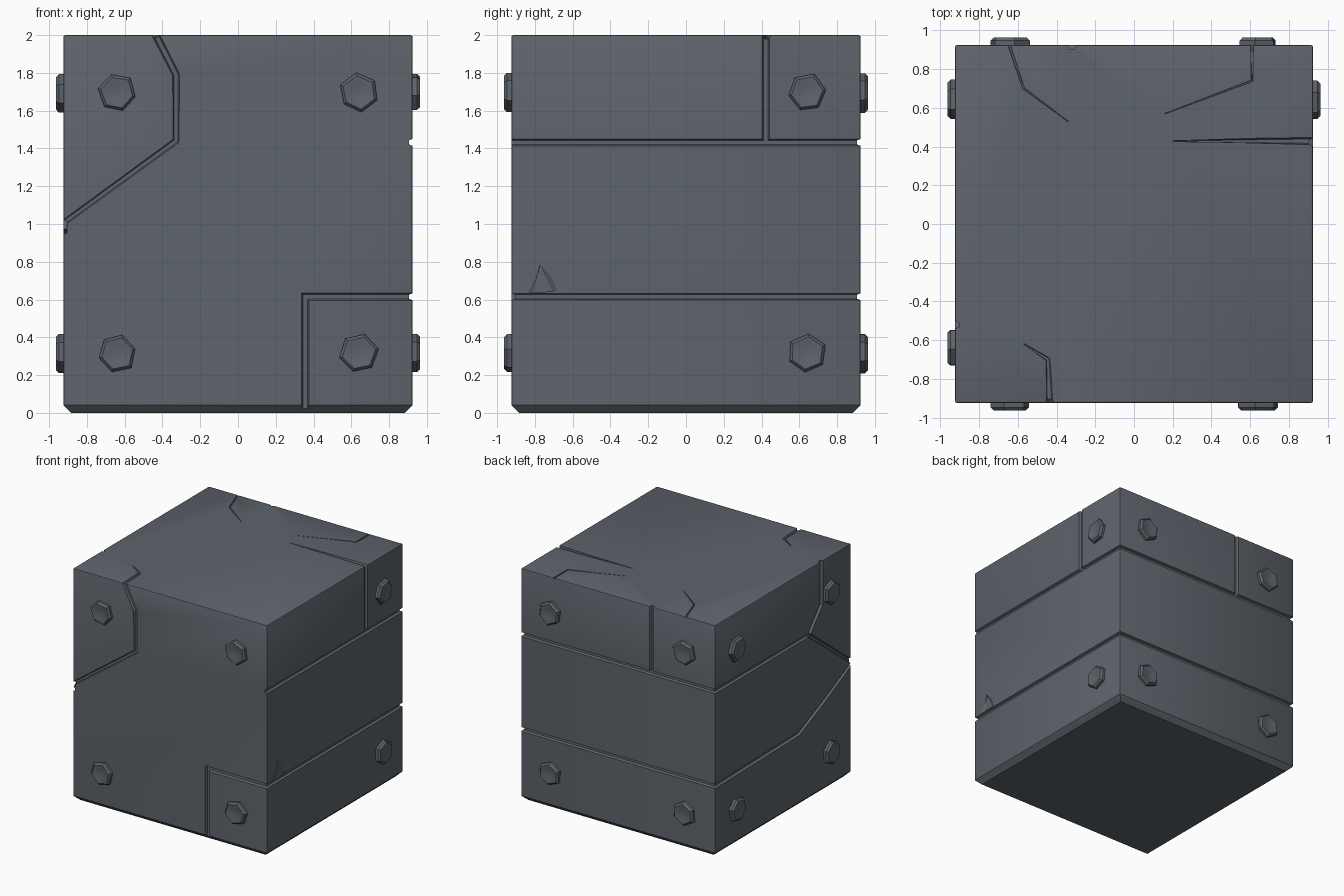
import bpy, bmesh, math, random
from mathutils import Vector

if "Cube" in bpy.data.objects:
    bpy.data.objects.remove(bpy.data.objects["Cube"])

random.seed(4)
H = 0.925             # half width of the block
E = H + 0.045         # just beyond an edge
TOP = 2.05            # just beyond the top
LOW, HIGH = 0.615, 1.432   # heights of the two seams

steel = bpy.data.materials.new("dark blue grey stone")
steel.diffuse_color = (0.112, 0.128, 0.150, 1)
steel.use_nodes = True
steel.node_tree.nodes["Principled BSDF"].inputs["Base Color"].default_value = steel.diffuse_color

# maps face coordinates (a, b) and height h above the face to space
FACES = {
    "front": lambda a, b, h: Vector((a, -H - h, b)),
    "back": lambda a, b, h: Vector((a, H + h, b)),
    "right": lambda a, b, h: Vector((H + h, a, b)),
    "left": lambda a, b, h: Vector((-H - h, a, b)),
    "top": lambda a, b, h: Vector((a, b, 2 + h)),
}


def make_object(name, bm):
    bmesh.ops.recalc_face_normals(bm, faces=bm.faces[:])
    me = bpy.data.meshes.new(name)
    bm.to_mesh(me)
    bm.free()
    ob = bpy.data.objects.new(name, me)
    bpy.context.collection.objects.link(ob)
    me.materials.append(steel)
    return ob


# main block with a broad bottom chamfer and finely softened edges
bm = bmesh.new()
bmesh.ops.create_cube(bm, size=1)
for v in bm.verts:
    v.co = Vector((v.co.x * 2 * H, v.co.y * 2 * H, (v.co.z + 0.5) * 2))
base = [e for e in bm.edges if all(v.co.z < 0.01 for v in e.verts)]
bmesh.ops.bevel(bm, geom=base, offset=0.042, segments=1, affect='EDGES', profile=0.5)
rim = [e for e in bm.edges if any(v.co.z > 1.9 for v in e.verts)]
bmesh.ops.bevel(bm, geom=rim, offset=0.01, segments=2, affect='EDGES', profile=0.5)
block = make_object("block", bm)


def groove(face, *pts, start=0.02, end=None, depth=0.02):
    """Cut a mitred groove along points; its half width runs from start to end."""
    put = FACES[face]
    end = start if end is None else end
    p = [Vector(q) for q in pts]
    dirs = [(q - o).normalized() for o, q in zip(p, p[1:])]
    nrm = [Vector((-d.y, d.x)) for d in dirs]
    bm = bmesh.new()
    rings = []
    for i, q in enumerate(p):
        n0, n1 = nrm[max(i - 1, 0)], nrm[min(i, len(nrm) - 1)]
        m = (n0 + n1).normalized()
        m = m / max(m.dot(n1), 0.4)
        w = start + (end - start) * i / (len(p) - 1)
        ring = []
        for side, up in ((1, True), (-1, True), (-1, False), (1, False)):
            c = q + m * w * side * (1.3 if up else 0.6)
            ring.append(bm.verts.new(put(c.x, c.y, 0.015 if up else -depth)))
        rings.append(ring)
    for r, s in zip(rings, rings[1:]):
        for k in range(4):
            bm.faces.new((r[k], r[(k + 1) % 4], s[(k + 1) % 4], s[k]))
    bm.faces.new(rings[0])
    bm.faces.new(rings[-1][::-1])
    cutter = make_object("groove_cutter", bm)
    cutter.hide_render = True
    mod = block.modifiers.new("groove", 'BOOLEAN')
    mod.operation = 'DIFFERENCE'
    mod.solver = 'EXACT'
    mod.object = cutter
    bpy.context.view_layer.objects.active = block
    bpy.ops.object.modifier_apply(modifier=mod.name)
    bpy.data.objects.remove(cutter)


# horizontal seams and one upright seam on the right and back
for face, a in (("right", 0.422), ("back", -0.32)):
    for z in (LOW, HIGH):
        groove(face, (-E, z), (E, z), start=0.018)
    groove(face, (a, HIGH), (a, TOP))

# corner plates on the front
groove("front", (-0.46, TOP), (-0.328, 1.79), (-0.328, 1.44), (-0.98, 0.965), end=0.014)
groove("front", (0.355, -0.03), (0.355, LOW), (E, LOW))

# left seams meeting at the front edge
groove("left", (E, HIGH), (-0.35, HIGH), (-0.98, 0.945), end=0.015)
groove("left", (E, LOW), (-0.22, 0.635), (-0.55, 0.78), (-0.98, 0.99), end=0.014)
groove("left", (-0.52, TOP), (-0.52, 1.63), (-0.35, HIGH))

# triangular nick on the right
groove("right", (-0.76, 0.64), (-0.77, 0.78), start=0.085, end=0.004, depth=0.014)

# tapering cracks on the top
groove("top", (E, 0.428), (0.2, 0.428), end=0.002)
groove("top", (0.61, E), (0.61, 0.74), (0.16, 0.57), start=0.009, end=0.002, depth=0.008)
groove("top", (-0.66, E), (-0.57, 0.70), (-0.34, 0.53), start=0.009, end=0.002, depth=0.008)
groove("top", (-0.435, -E), (-0.445, -0.70), (-0.57, -0.62), end=0.002, depth=0.012)


def bolt(face, a, b):
    """Worn six sided bolt head with a dished centre."""
    put = FACES[face]
    turn = random.uniform(0, math.pi / 3)
    wear = [random.uniform(0.94, 1.04) for _ in range(6)]
    bm = bmesh.new()
    rings = []
    for r, h in ((0.104, -0.012), (0.104, 0.022), (0.088, 0.038), (0.045, 0.033)):
        rings.append([bm.verts.new(put(a + r * w * math.cos(turn + i * math.pi / 3),
                                       b + r * w * math.sin(turn + i * math.pi / 3), h))
                      for i, w in enumerate(wear)])
    for r, s in zip(rings, rings[1:]):
        for i in range(6):
            j = (i + 1) % 6
            bm.faces.new((r[i], r[j], s[j], s[i]))
    mid = bm.verts.new(put(a, b, 0.02))
    for i in range(6):
        bm.faces.new((rings[-1][i], rings[-1][(i + 1) % 6], mid))
    bm.faces.new(rings[0][::-1])
    return make_object(face + "_bolt", bm)


# bolts: four on front, back and left, two on the right
parts = [block]
for face in ("front", "back", "left", "right"):
    for a in ((0.64,) if face == "right" else (-0.64, 0.64)):
        for z in (0.315, 1.695):
            parts.append(bolt(face, a, z))

# soft shading with crisp edges
bpy.ops.object.select_all(action='DESELECT')
for ob in parts:
    ob.select_set(True)
bpy.context.view_layer.objects.active = block
bpy.ops.object.shade_smooth_by_angle(angle=math.radians(25))
